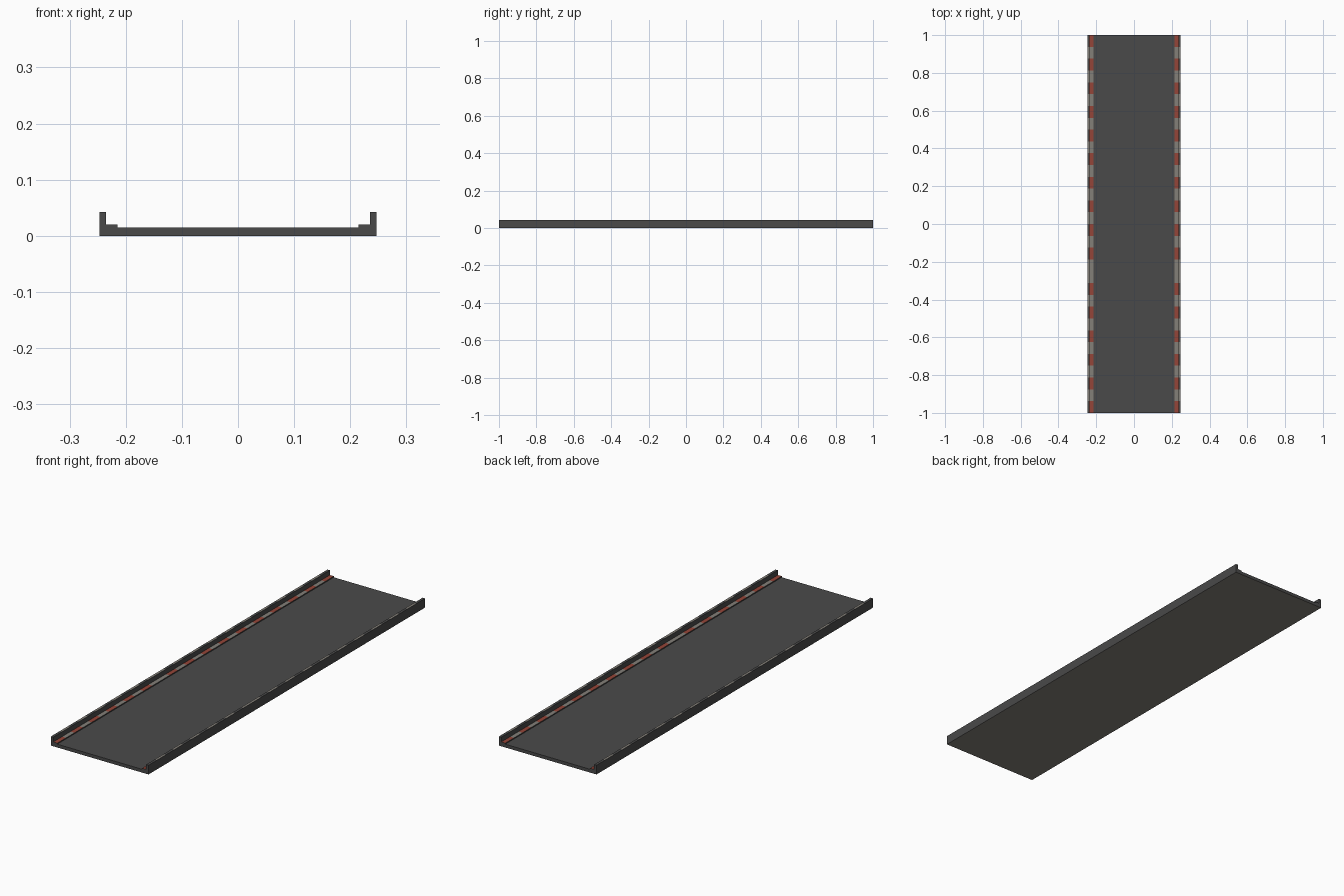
import bpy
import bmesh

cube = bpy.data.objects.get("Cube")
if cube:
    bpy.data.objects.remove(cube, do_unlink=True)


def make_material(name, colour):
    mat = bpy.data.materials.new(name)
    mat.use_nodes = True
    mat.diffuse_color = (*colour, 1)
    mat.node_tree.nodes["Principled BSDF"].inputs["Base Color"].default_value = (*colour, 1)
    return mat


DARK, LIGHT, RED = range(3)
materials = [
    make_material("dark_asphalt", (0.068, 0.068, 0.068)),
    make_material("concrete_grey", (0.23, 0.215, 0.19)),
    make_material("kerb_red", (0.3, 0.06, 0.04)),
]

# Cross-section of the track: flat road, low kerbs and side walls
LENGTH, BLOCKS = 2.0, 32
OUTER, WALL, KERB = 0.247, 0.235, 0.215
ROAD_Z, KERB_Z, WALL_Z = 0.015, 0.02, 0.042
half = [(OUTER, 0), (OUTER, WALL_Z), (WALL, WALL_Z),
        (WALL, KERB_Z), (KERB, KERB_Z), (KERB, ROAD_Z)]
profile = half + [(-x, z) for x, z in reversed(half)]


def block_colour(i):
    # Two runs of alternating blocks meet at a joint, counted from the back
    first_run = i < 20
    return RED if (i % 2 == 0) == first_run else LIGHT


def face_colour(start, end, block):
    # Concrete underside, striped kerbs, wall caps dark beside red blocks
    if start[1] != end[1]:
        return DARK
    if start[1] == 0:
        return LIGHT
    if start[1] == KERB_Z:
        return block
    if start[1] == WALL_Z and block == LIGHT:
        return LIGHT
    return DARK


# Sweep the section along the track, one ring per kerb block
bm = bmesh.new()
rings = [[bm.verts.new((x, LENGTH / 2 - LENGTH * i / BLOCKS, z)) for x, z in profile]
         for i in range(BLOCKS + 1)]
count = len(profile)
for i in range(BLOCKS):
    a, b = rings[i], rings[i + 1]
    for j in range(count):
        k = (j + 1) % count
        face = bm.faces.new((a[j], a[k], b[k], b[j]))
        face.material_index = face_colour(profile[j], profile[k], block_colour(i))
bm.faces.new(rings[0])
bm.faces.new(rings[-1])
bmesh.ops.recalc_face_normals(bm, faces=bm.faces)

mesh = bpy.data.meshes.new("track_section")
bm.to_mesh(mesh)
bm.free()
for mat in materials:
    mesh.materials.append(mat)
track = bpy.data.objects.new("track_section", mesh)
bpy.context.collection.objects.link(track)
